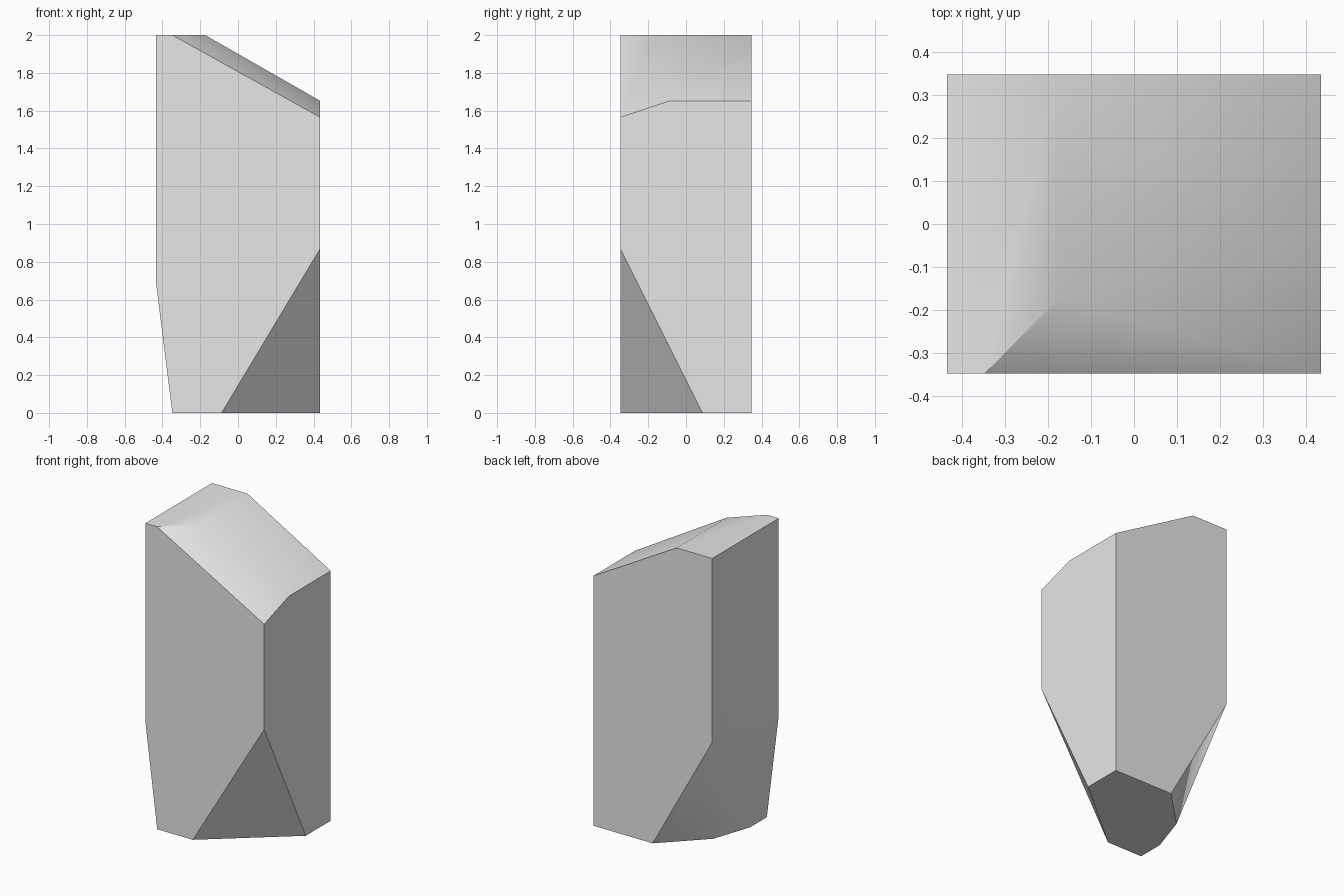
import bpy
import bmesh
import math

# Remove the default object
default_cube = bpy.data.objects.get("Cube")
if default_cube:
    bpy.data.objects.remove(default_cube, do_unlink=True)

# Grid unit: the block is 23 units tall
UNIT = 2 / 23
SIDE, DEPTH, TALL = 5, 4, 23


def make_material(name, color):
    material = bpy.data.materials.new(name)
    material.use_nodes = True
    material.diffuse_color = color
    shader = material.node_tree.nodes["Principled BSDF"]
    shader.inputs["Base Color"].default_value = color
    return material


def make_convex_block(name, corners, material):
    """Wrap a faceted solid around the corners and merge flat faces."""
    bm = bmesh.new()
    for corner in corners:
        bm.verts.new([c * UNIT for c in corner])
    bmesh.ops.convex_hull(bm, input=bm.verts)
    bmesh.ops.dissolve_limit(bm, angle_limit=math.radians(0.5),
                             verts=bm.verts, edges=bm.edges)
    bmesh.ops.recalc_face_normals(bm, faces=bm.faces)
    mesh = bpy.data.meshes.new(name)
    bm.to_mesh(mesh)
    bm.free()
    mesh.materials.append(material)
    block = bpy.data.objects.new(name, mesh)
    bpy.context.collection.objects.link(block)
    return block


# Base outline on the ground
base = [(-4, -DEPTH), (-1, -DEPTH), (SIDE, 1), (SIDE, DEPTH),
        (0, DEPTH), (-3, 1), (-4, -2)]
corners = [(x, y, 0) for x, y in base]

# Heights where the lower chamfers meet the upright corners
corners += [(SIDE, -DEPTH, 10), (-SIDE, -DEPTH, 8), (-SIDE, DEPTH, 9)]

# Flat summit
summit = [(-SIDE, -DEPTH), (-4, -DEPTH), (-2, -2), (-2, DEPTH), (-SIDE, DEPTH)]
corners += [(x, y, TALL) for x, y in summit]

# Low rim at the end of the sloping top
corners += [(SIDE, -DEPTH, 18), (SIDE, -1, 19), (SIDE, DEPTH, 19)]

stone_grey = make_material("stone grey", (0.8, 0.8, 0.8, 1))
stone = make_convex_block("stone_pillar", corners, stone_grey)

# Smooth the soft facets and keep the hard edges
bpy.ops.object.select_all(action="DESELECT")
stone.select_set(True)
bpy.context.view_layer.objects.active = stone
bpy.ops.object.shade_smooth_by_angle(angle=math.radians(30))
